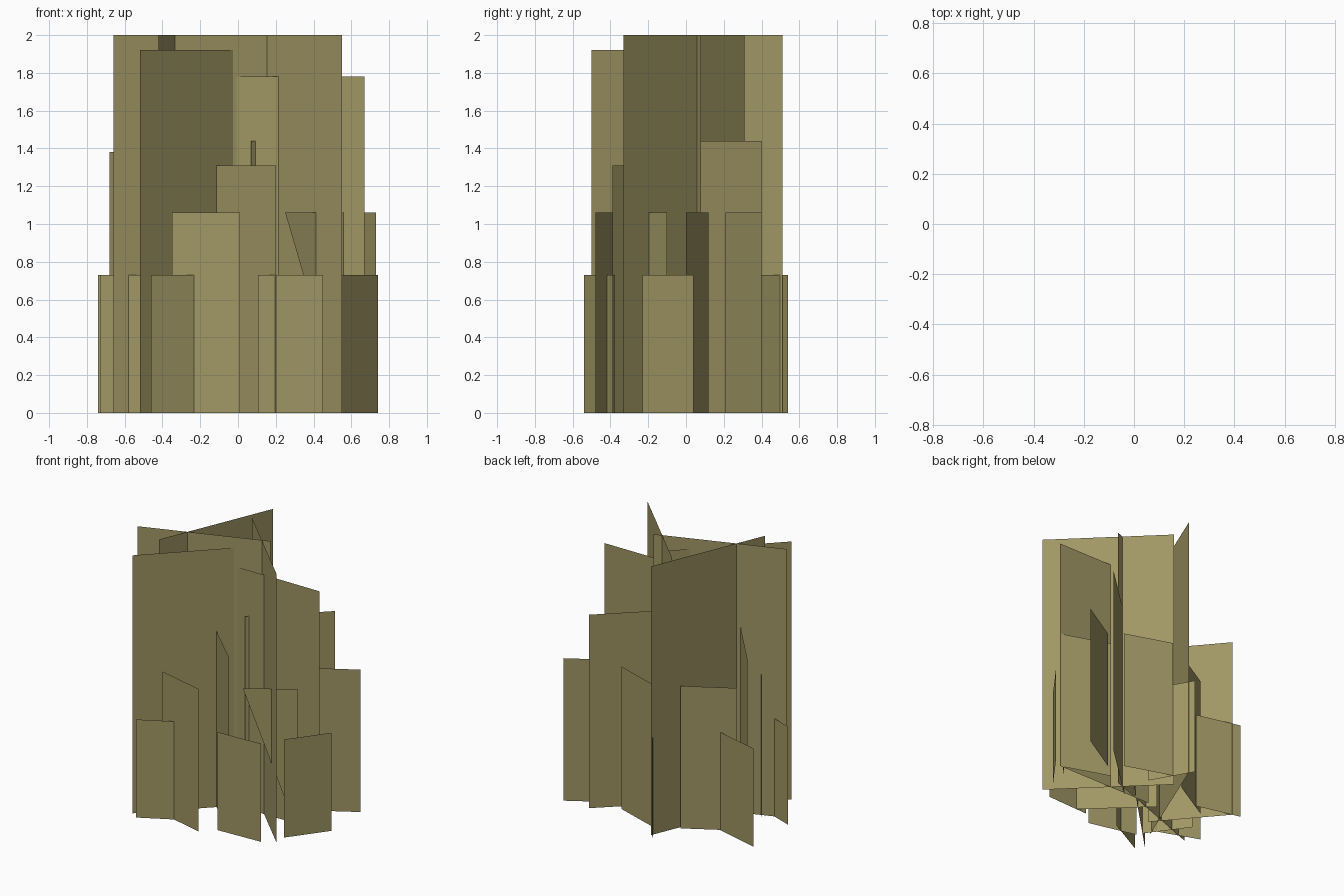
import bpy

if "Cube" in bpy.data.objects:
    bpy.data.objects.remove(bpy.data.objects["Cube"])

# One flat olive colour for the whole clump
olive = bpy.data.materials.new("dry_grass_olive")
olive.diffuse_color = (0.352, 0.305, 0.127, 1)
olive.use_nodes = True
olive.node_tree.nodes["Principled BSDF"].inputs["Base Color"].default_value = olive.diffuse_color


def add_sheet(name, verts):
    mesh = bpy.data.meshes.new(name)
    mesh.from_pydata(verts, [], [tuple(range(len(verts)))])
    mesh.materials.append(olive)
    obj = bpy.data.objects.new(name, mesh)
    bpy.context.collection.objects.link(obj)


def add_cards(name, height, plans):
    """Upright rectangular sheets, each given by its plan line x1, y1, x2, y2."""
    for i, (x1, y1, x2, y2) in enumerate(plans, 1):
        add_sheet(f"{name}_{i}", [(x1, y1, 0), (x2, y2, 0),
                                  (x2, y2, height), (x1, y1, height)])


# Tallest crossing sheets
add_cards("tallest_grass_sheet", 2.0, [
    (-.66, -.24, .21, .08),
    (-.42, -.33, -.07, .51),
    (-.10, .31, .55, -.33)])
add_cards("tall_left_grass_sheet", 1.92, [(-.52, -.50, .08, .10)])
add_cards("tall_right_grass_sheet", 1.78, [(-.13, 0, .67, 0)])

# Medium sheets
add_cards("medium_back_grass_sheet", 1.44, [(.07, -.02, .52, .40)])
add_cards("medium_left_grass_sheet", 1.38, [(-.30, -.20, -.68, .25)])
add_cards("medium_front_grass_sheet", 1.31, [(-.21, .0, .20, -.39)])

# Short sheets
add_cards("short_grass_sheet", 1.06, [
    (-.35, -.39, .01, -.48),
    (.33, .285, -.015, .40),
    (.41, .21, .73, .40),
    (.31, .12, .66, .0),
    (-.50, .12, -.17, .31),
    (-.58, -.06, -.37, -.35)])

# Short sheet that is cut off along its diagonal
add_sheet("cut_grass_sheet", [(.56, -.10, 0), (.56, -.10, 1.06), (.25, -.30, 1.06)])

# Lowest outer sheets
add_cards("low_grass_sheet", 0.73, [
    (-.46, -.54, -.16, -.38),
    (-.74, .265, -.41, .18),
    (-.73, -.155, -.42, -.27),
    (.07, .24, -.10, .54),
    (.105, -.39, .45, -.375),
    (.54, -.23, .74, .04)])
